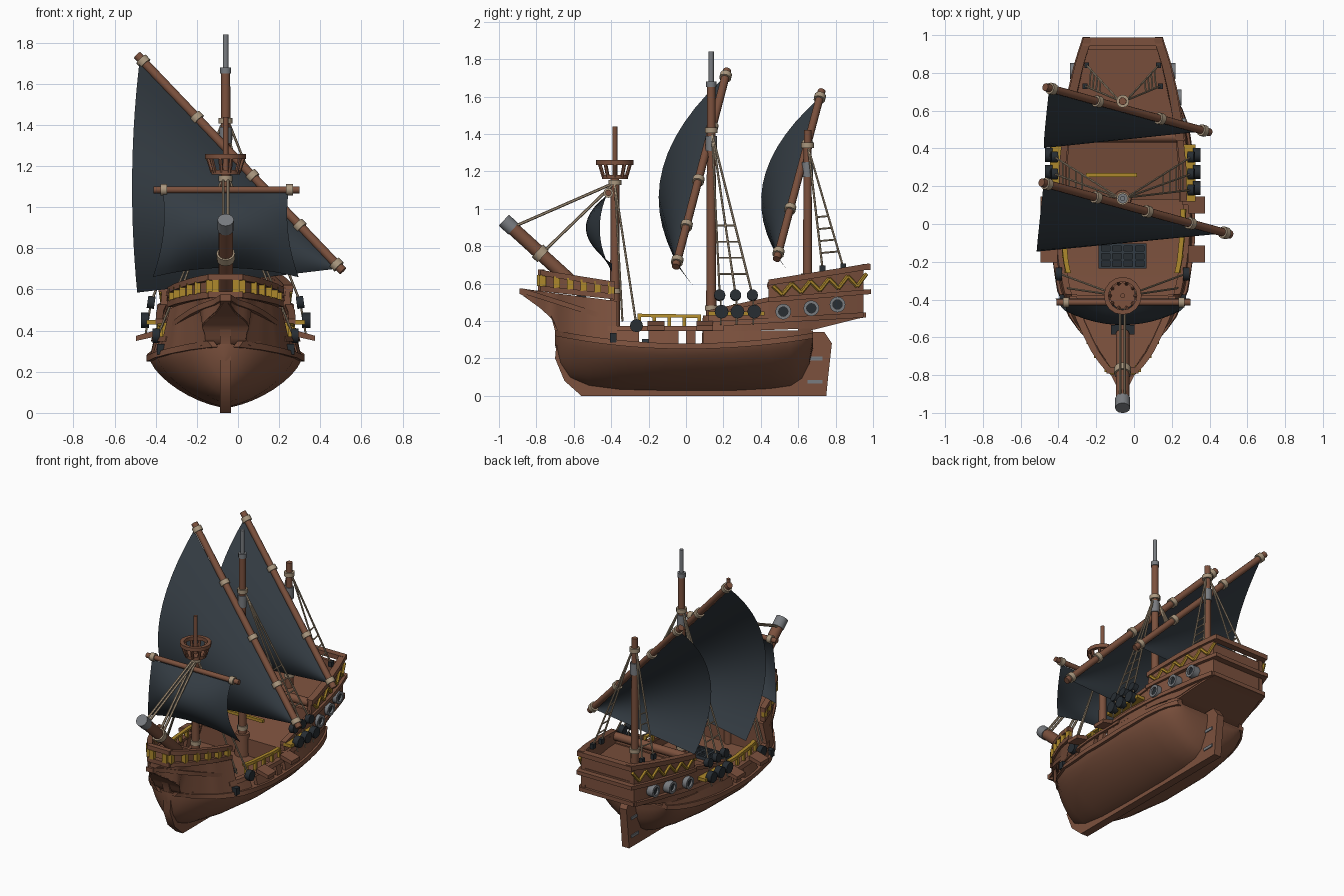
import bpy, bmesh, math
from mathutils import Vector as V, Matrix as M

if "Cube" in bpy.data.objects:
    bpy.data.objects.remove(bpy.data.objects["Cube"])

CX = -0.06   # ship centreline; everything below is measured from it

def mat(name, c):
    m = bpy.data.materials.new(name)
    m.diffuse_color = (*c, 1)
    m.use_nodes = True
    m.node_tree.nodes["Principled BSDF"].inputs["Base Color"].default_value = m.diffuse_color
    return m
WOOD = mat("brown wood", (.20, .082, .047))
SAIL = mat("slate sailcloth", (.034, .045, .056))
GOLD = mat("gold trim", (.42, .25, .025))
ROPE = mat("sand rope", (.40, .31, .21))
IRON = mat("grey iron", (.19, .20, .215))
DARK = mat("dark iron", (.020, .026, .032))

parts = {}
def B(name, m):
    return parts.setdefault(name, (bmesh.new(), m))[0]

def cyl(bm, p, q, r, r2=None, n=12):
    p, q = V(p), V(q)
    rot = (q - p).to_track_quat('Z', 'Y').to_matrix().to_4x4()
    bmesh.ops.create_cone(bm, cap_ends=True, segments=n, radius1=r, radius2=r if r2 is None else r2,
                          depth=(q - p).length, matrix=M.Translation((p + q) / 2) @ rot)

def box(bm, c, s):
    bmesh.ops.create_cube(bm, size=1, matrix=M.Translation(c) @ M.Diagonal((*s, 1)))

def loft(bm, rings, closed=True, caps=True):
    vs = [[bm.verts.new(p) for p in r] for r in rings]
    n = len(vs[0])
    for a, b in zip(vs, vs[1:]):
        for i in range(n if closed else n - 1):
            j = (i + 1) % n
            bm.faces.new((a[i], a[j], b[j], b[i]))
    if caps:
        bm.faces.new(vs[0])
        bm.faces.new(vs[-1])

def ring(bm, c, ro, ri, h, n=16, axis='Z'):
    prof = [(ro, -h/2), (ro, h/2), (ri, h/2), (ri, -h/2)]
    rings = []
    for i in range(n + 1):
        a = 2 * math.pi * i / n
        rings.append([V(c) + (V((r*math.cos(a), r*math.sin(a), z)) if axis == 'Z'
                      else V((z, r*math.cos(a), r*math.sin(a)))) for r, z in prof])
    loft(bm, rings, caps=False)
    bmesh.ops.remove_doubles(bm, verts=bm.verts, dist=1e-6)

def pw(t, y):   # piecewise linear table lookup
    if y <= t[0][0]: return t[0][1]
    for (a, u), (b, v) in zip(t, t[1:]):
        if y <= b: return u + (v - u) * (y - a) / (b - a)
    return t[-1][1]

# hull stations: y, half width, bottom height
ST = [(-.70, .02, .27), (-.67, .10, .16), (-.62, .17, .09), (-.52, .26, .05), (-.35, .335, .03),
      (-.1, .37, .025), (.25, .37, .025), (.45, .35, .035), (.56, .325, .05), (.62, .30, .09),
      (.66, .27, .17), (.68, .25, .26)]
WALE = [(-.72, 0)] + [(s[0], s[1]) for s in ST] + [(.95, .195)]
UPPER = [(-.87, .015), (-.80, .05), (-.75, .10), (-.68, .15), (-.6, .19), (-.5, .235), (-.38, .27), (-.2, .31),
         (0, .33), (.3, .325), (.5, .305), (.7, .27), (.85, .235), (.99, .19)]
def hw(y, z):
    f = min(1, max(0, (z - .28) / .15))
    return pw(WALE, y) * (1 - f) + pw(UPPER, y) * f
def ztop(y):
    return .265 + .07 * (min(y, 0) / .7) ** 2 + .06 * (max(y, 0) / .7) ** 2
def line(y0, z0, y1, z1):
    return lambda y: z0 + (z1 - z0) * (y - y0) / (y1 - y0)

def ribbon(name, m, y0, y1, lo, hi, proud=0, th=.03, n=14):
    for s in (-1, 1):
        rings = []
        for i in range(n + 1):
            y = y0 + (y1 - y0) * i / n
            a, b = lo(y), hi(y)
            xa, xb = hw(y, a) + proud, hw(y, b) + proud
            rings.append([(s*xa, y, a), (s*xb, y, b), (s*max(0, xb-th), y, b), (s*max(0, xa-th), y, a)])
        loft(B(name, m), rings)
def rail(name, m, y0, z0, y1, z1, h=.03, proud=.012, th=.035):
    f = line(y0, z0, y1, z1)
    ribbon(name, m, y0, y1, lambda y: f(y) - h/2, lambda y: f(y) + h/2, proud, th)
def deck(name, y0, y1, f, n=12):
    ys = [y0 + (y1 - y0) * i / n for i in range(n + 1)]
    loft(B(name, WOOD), [[(s*(hw(y, f(y)) - .004), y, f(y) + d) for s, d in ((-1, 0), (1, 0), (1, -.012), (-1, -.012))]
                         for y in ys])

# lower hull
rings = []
for y, w, zb in ST:
    zt, half = ztop(y), []
    for i in range(11):
        a = math.pi / 2 * i / 10
        half.append((w * math.cos(a) ** 1.333, zt - (zt - zb) * math.sin(a) ** 1.333))
    rings.append([(-x, y, z) for x, z in half] + [(x, y, z) for x, z in half[-2::-1]])
loft(B("lower_hull", WOOD), rings)

# keel, stem and rudder
prof = [(-.89, .575), (-.89, .545), (-.77, .485), (-.72, .42), (-.69, .31), (-.70, .2), (-.65, .08), (-.56, 0),
        (.75, 0), (.76, .1), (.78, .28), (.74, .34), (.6, .34), (.5, .1), (-.4, .1), (-.62, .3), (-.65, .45), (-.78, .56)]
loft(B("keel_and_rudder", WOOD), [[(x, y, z) for y, z in prof] for x in (-.027, .027)])
for z in (.075, .2):
    box(B("rudder_hinges", IRON), (0, .69, z), (.066, .08, .02))

# side walls with gun openings, wales
for a, b in ((-.68, -.25), (-.20, -.04), (.0, .05), (.09, .68)):
    ribbon("bulwark", WOOD, a, b, ztop, lambda y: max(.35, ztop(y)), 0, .025, 8)
ribbon("lower_wale", WOOD, -.70, .68, lambda y: ztop(y) - .015, lambda y: ztop(y) + .015, .014, .03, 20)
rail("bulwark_rail", WOOD, -.42, .36, .2, .36, .025)
# forecastle shell
BOW = [(-.87, .54), (-.78, .475), (-.72, .42), (-.68, .34), (-.64, .32)]
flo = lambda y: pw(BOW, y) if y < -.64 else ztop(y)
ribbon("forecastle_side", WOOD, -.87, -.37, flo, line(-.87, .57, -.36, .505), n=24)
deck("bow_underside", -.87, -.60, lambda y: flo(y) + .006, 20)
rail("forecastle_wale", WOOD, -.87, .56, -.40, .41, .028)
rail("forecastle_lower_rail", WOOD, -.79, .575, -.38, .53, .03)
rail("forecastle_top_rail", WOOD, -.79, .66, -.38, .595, .03, .014, .04)
for z in (.575, .66):
    box(B("bow_cross_rails", WOOD), (0, -.775, z), (.17, .035, .03))
deck("forecastle_deck", -.85, -.38, line(-.85, .555, -.38, .50))
deck("main_deck", -.66, .66, lambda y: ztop(y) + .014)
# stern castle shell
SLO = [(.12, .34), (.66, .36), (.94, .43)]
SHI = [(.12, .43), (.44, .52), (.441, .60), (.97, .69)]
ribbon("stern_castle_side", WOOD, .12, .44, lambda y: pw(SLO, y), lambda y: pw(SHI, y))
ribbon("stern_castle_side", WOOD, .442, .95, lambda y: pw(SLO, y), lambda y: pw(SHI, y))
deck("stern_counter", .6, .95, lambda y: pw(SLO, y))
deck("quarter_deck", .13, .46, line(.13, .40, .46, .46))
deck("poop_deck", .44, .95, line(.44, .535, .95, .58))
rail("stern_wale", WOOD, .1, .382, .95, .432, .028, .018, .04)
rail("stern_mid_rail", WOOD, .44, .513, .99, .557, .026, .022, .04)
rail("stern_top_rail", WOOD, .44, .605, .98, .692, .032, .016, .045)
rail("quarter_rail", WOOD, .12, .445, .44, .515, .025)
bulk = B("bulkheads", WOOD)
for y, z0, z1 in ((-.385, .28, .505), (.14, .28, .40), (.45, .45, .545), (.935, .43, .66)):
    loft(bulk, [[(-hw(y, z0)+.01, y+d, z0), (hw(y, z0)-.01, y+d, z0), (hw(y, z1)-.01, y+d, z1), (-hw(y, z1)+.01, y+d, z1)]
                for d in (-.01, .01)])
for y, z, h in ((.965, .688, .032), (.965, .556, .026), (.94, .432, .028)):
    box(B("stern_cross_rails", WOOD), (0, y, z), (.42, .045, h))
cyl(B("poop_beam", WOOD), (-.29, .46, .59), (.29, .46, .59), .028)
box(B("quarter_gold_bar", GOLD), (-.06, .26, .48), (.27, .02, .02))

# inner forecastle rail wall behind the gold posts
frail = line(-.79, .575, -.38, .53)
ribbon("forecastle_rail_wall", WOOD, -.79, -.38, frail, lambda y: frail(y) + .075, -.014, .01)

for s in (-1, 1):
    # gold forecastle posts, gold midship fence, gold zigzag
    for i in range(6):
        y = -.765 + i * .073
        box(B("forecastle_gold_posts", GOLD), (s*(hw(y, .6) - .004), y, frail(y) + .042), (.03, .035, .062))
    box(B("forecastle_gold_posts", GOLD), (s*.05, -.785, .617), (.035, .025, .06))
    for i in range(5):
        y = -.25 + i * .08
        box(B("gold_fence", GOLD), (s*(hw(y, .4) - .01), y, .395), (.02, .018, .06))
    zz = []
    for i in range(11):
        y = .465 + i * .05
        zz.append(V((s*(hw(y, .6) + .006), y, line(.44, .533, .98, .592)(y) + (.052 + .01*i/10 if i % 2 == 0 else 0))))
    for p, q in zip(zz, zz[1:]):
        cyl(B("gold_zigzag", GOLD), p, q, .011, n=6)
    # round gun ports
    for y, z in ((.52, .45), (.67, .468), (.81, .488)):
        x = s * hw(y, z)
        ring(B("gun_port_rings", IRON), (x, y, z), .042, .025, .07, axis='X')
        cyl(B("gun_port_centres", DARK), (x - s*.02, y, z), (x + s*.022, y, z), .026)
    # open port lids and guns
    for y in (-.16, .1):
        loft(B("port_lids", WOOD), [[(s*.345, yy, .40), (s*.345, yy, .37), (s*.435, yy, .35), (s*.435, yy, .375)]
                                    for yy in (y - .045, y + .045)])
    box(B("bow_guns", DARK), (s*.29, -.39, .31), (.09, .035, .05))
    box(B("bow_guns", DARK), (s*.04, -.56, .545), (.045, .05, .05))
    # shroud channel, deadeyes and shrouds
    box(B("gold_channel", GOLD), (s*.355, .27, .44), (.06, .30, .022))
    tops = []
    for y in (.185, .27, .36):
        cyl(B("deadeyes", DARK), (s*.372, y+.005, .45), (s*.412, y+.005, .45), .037)
        cyl(B("deadeyes", DARK), (s*.345, y-.005, .535), (s*.38, y-.005, .54), .030)
        cyl(B("shrouds", ROPE), (s*.39, y, .38), (s*.362, y, .54), .005, n=6)
        tops.append((V((s*.362, y-.005, .54)), V((s*.02, .14, 1.40))))
    aft = [(V((s*.2, .73, .68)), V((s*.02, .655, 1.32))), (V((s*.19, .84, .69)), V((s*.02, .655, 1.32)))]
    fore = [(V((s*.33, -.265, .375)), V((s*.02, -.38, 1.13))), (V((s*.29, -.34, .4)), V((s*.02, -.38, 1.13)))]
    for p, q in tops + aft + fore:
        cyl(B("shrouds", ROPE), p, q, .006, n=6)
    for t in (.13, .23, .33, .43):
        cyl(B("ratlines", ROPE), tops[0][0].lerp(tops[0][1], t), tops[2][0].lerp(tops[2][1], t), .005, n=6)
        cyl(B("ratlines", ROPE), aft[0][0].lerp(aft[0][1], t), aft[1][0].lerp(aft[1][1], t), .005, n=6)
    for p, _ in aft:
        box(B("mizzen_blocks", DARK), p, (.025, .03, .035))
    cyl(B("deadeyes", DARK), (s*.32, -.265, .375), (s*.355, -.265, .375), .035)
rail("gold_fence_rail", GOLD, -.26, .43, .08, .425, .018, .002, .025)

# masts, collars and tips
cyl(B("fore_mast", WOOD), (0, -.38, .28), (0, -.38, 1.17), .027, .023)
cyl(B("fore_mast", WOOD), (0, -.38, 1.17), (0, -.38, 1.44), .013)
cyl(B("main_mast", WOOD), (0, .135, .27), (0, .135, 1.66), .028, .022)
cyl(B("main_mast", WOOD), (0, .135, .28), (0, .135, .43), .05, .045)
cyl(B("mizzen_mast", WOOD), (0, .65, .5), (0, .65, 1.42), .026, .02)
iron = B("mast_iron", IRON)
cyl(iron, (0, .135, 1.66), (0, .135, 1.84), .014)
cyl(iron, (0, .135, 1.65), (0, .135, 1.68), .027)
cyl(iron, (0, .135, 1.31), (0, .135, 1.39), .03)
cyl(iron, (0, .65, 1.17), (0, .65, 1.25), .029)
col = B("rope_collars", ROPE)
for y, z in ((-.38, .56), (-.38, 1.14), (.135, .47), (.135, 1.42), (.65, .64), (.65, 1.34)):
    cyl(col, (0, y, z - .014), (0, y, z + .014), .034)

# lookout basket
wood = B("lookout_basket", WOOD)
cyl(wood, (0, -.38, 1.16), (0, -.38, 1.18), .07)
ring(wood, (0, -.38, 1.247), .1, .075, .025)
for i in range(10):
    a = math.tau * i / 10
    d = V((math.cos(a), math.sin(a), 0))
    cyl(wood, V((0, -.38, 1.17)) + d*.064, V((0, -.38, 1.24)) + d*.086, .010, n=6)

# bowsprit with stays
a, b = V((0, -.58, .58)), V((0, -.97, .935))
cyl(B("bowsprit", WOOD), a, b, .036)
cyl(B("bowsprit_cap", IRON), a.lerp(b, .88), a.lerp(b, 1.01), .04)
cyl(col, a.lerp(b, .47), a.lerp(b, .55), .045)
for t in (.5, .9):
    for s in (-1, 1):
        cyl(B("forestays", ROPE), a.lerp(b, t) + V((s*.012, 0, 0)), (s*.012, -.38, 1.14), .008, n=6)

# yards with rope bands
def yard(name, p, q, r, bands):
    p, q = V(p), V(q)
    cyl(B(name, WOOD), p, q, r)
    e = (q - p).normalized() * .016
    for t in bands:
        cyl(col, p.lerp(q, t) - e, p.lerp(q, t) + e, r + .01)
yard("main_yard", (-.43, .22, 1.74), (.57, -.055, .69), .022, (.03, .29, .56, .79, .97))
yard("mizzen_yard", (-.41, .725, 1.63), (.46, .485, .73), .021, (.04, .32, .7, .96))
yard("fore_yard", (-.35, -.415, 1.085), (.36, -.415, 1.085), .017, (.07, .93))

# billowing lateen sails: yard edge down to the foot
def lateen(name, top, low, clew, bulge, n=14):
    top, low, clew = V(top), V(low), V(clew)
    rows = []
    for i in range(n + 1):
        s = i / n
        u, f = top.lerp(low, s), clew.lerp(low - V((0, 0, .01)), s)
        rows.append([u.lerp(f, k/n) + V((-.03, -bulge, 0)) * (4 * k/n * (1 - k/n) * (1 - s)) for k in range(n + 1)])
    loft(B(name, SAIL), rows, closed=False, caps=False)
lateen("main_sail", (-.42, .20, 1.70), (.53, -.05, .71), (-.43, .04, .585), .26)
lateen("mizzen_sail", (-.39, .71, 1.59), (.42, .49, .76), (-.385, .54, .67), .215)
# square fore sail
rows = []
for i in range(13):
    t, row = i / 12, []
    h = 4 * t * (1 - t)
    for k in range(13):
        u = k / 6 - 1
        w = .305 + .05 * t - .025 * h
        row.append((u * w, -.425 + .03*t - .125 * h * (1 - .6*u*u), 1.07 - .365*t - .045 * t * u*u))
    rows.append(row)
loft(B("fore_sail", SAIL), rows, closed=False, caps=False)

# deck hatch grating
box(B("hatch", DARK), (0, -.17, .285), (.25, .13, .02))
for i in range(5):
    box(B("hatch_bars", SAIL), (-.12 + i*.06, -.17, .293), (.014, .13, .02))
for i in range(4):
    box(B("hatch_bars", SAIL), (0, -.23 + i*.04, .293), (.25, .012, .02))

# finish every part as an object
for name, (bm, m) in parts.items():
    bmesh.ops.recalc_face_normals(bm, faces=bm.faces)
    bmesh.ops.translate(bm, verts=bm.verts, vec=(CX, 0, 0))
    me = bpy.data.meshes.new(name)
    bm.to_mesh(me)
    bm.free()
    me.materials.append(m)
    ob = bpy.data.objects.new(name, me)
    bpy.context.collection.objects.link(ob)
    ob.select_set(True)
    bpy.context.view_layer.objects.active = ob
bpy.ops.object.shade_smooth_by_angle(angle=math.radians(35))
